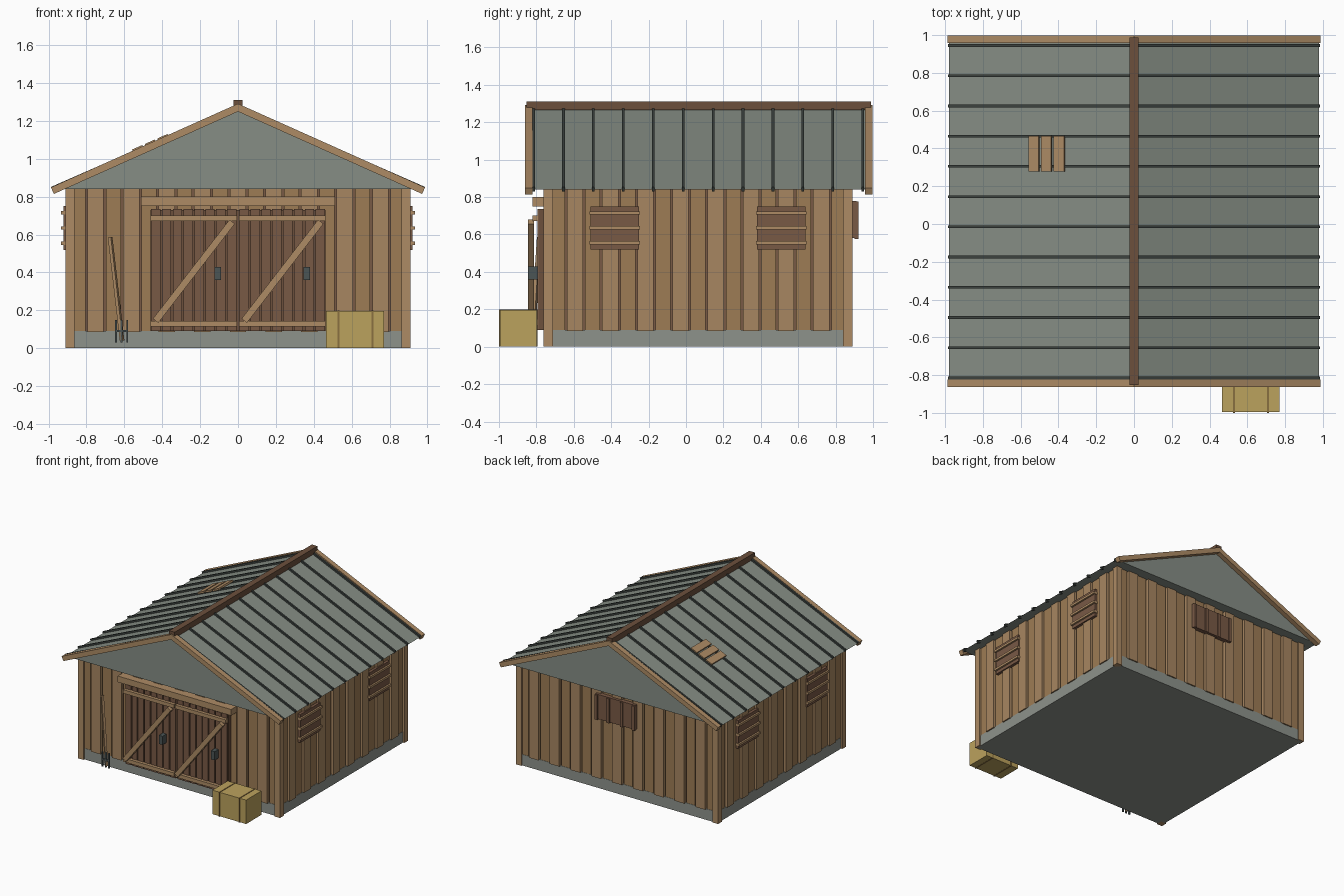
import bpy, bmesh, math
from mathutils import Matrix, Vector

if "Cube" in bpy.data.objects:
    bpy.data.objects.remove(bpy.data.objects["Cube"])


def material(name, rgb):
    m = bpy.data.materials.new(name)
    m.diffuse_color = (*rgb, 1)
    m.use_nodes = True
    m.node_tree.nodes["Principled BSDF"].inputs["Base Color"].default_value = m.diffuse_color
    return m


WOOD = material("wood", (0.34, 0.20, 0.09))
WOOD_PALE = material("pale_wood", (0.39, 0.24, 0.12))
TRIM = material("trim_wood", (0.42, 0.26, 0.13))
DARK = material("dark_wood", (0.19, 0.10, 0.06))
RIDGE = material("ridge_wood", (0.15, 0.08, 0.045))
ROOF = material("roof_metal", (0.24, 0.27, 0.235))
RIB = material("rib_metal", (0.045, 0.055, 0.05))
STONE = material("stone", (0.27, 0.29, 0.26))
IRON = material("iron", (0.07, 0.09, 0.09))
HAY = material("straw", (0.50, 0.36, 0.11))
STRAP = material("twine", (0.25, 0.16, 0.05))


def box(x0, x1, y0, y1, z0, z1):
    """Matrix of a unit cube filling the given range."""
    return (Matrix.Translation(((x0 + x1) / 2, (y0 + y1) / 2, (z0 + z1) / 2))
            @ Matrix.Diagonal((x1 - x0, y1 - y0, z1 - z0, 1)))


def beam(p, q, wide, thick):
    """Matrix of a unit cube stretched from p to q."""
    p, q = Vector(p), Vector(q)
    rot = (q - p).to_track_quat('X', 'Z').to_matrix().to_4x4()
    return (Matrix.Translation((p + q) / 2) @ rot
            @ Matrix.Diagonal(((q - p).length, wide, thick, 1)))


def finish(name, mat, bm):
    bmesh.ops.recalc_face_normals(bm, faces=bm.faces)
    me = bpy.data.meshes.new(name)
    bm.to_mesh(me)
    bm.free()
    me.materials.append(mat)
    bpy.context.collection.objects.link(bpy.data.objects.new(name, me))


def part(name, mat, pieces):
    bm = bmesh.new()
    for m in pieces:
        bmesh.ops.create_cube(bm, size=1, matrix=m)
    finish(name, mat, bm)


# Foundation, wall core and corner posts
part("foundation", STONE, [box(-.9, .9, -.75, .88, 0, .09)])
part("wall_core", DARK, [box(-.885, .885, -.735, .865, .085, .84)])
part("corner_posts", TRIM, [box(min(x, x - s * .05), max(x, x - s * .05), y, y + .05, 0, .84)
                            for s in (-1, 1) for x in (s * .912,) for y in (-.762, .84)])

# Vertical wall boards, alternate ones standing proud
for k, mat in enumerate((WOOD, WOOD_PALE)):
    out = .012 * k
    half = .043 if k else .04
    boards = []
    for i in range(k, 19, 2):
        x = -.846 + i * .094
        boards += [box(x - half, x + half, -.748 - out, -.73, .085, .84),
                   box(x - half, x + half, .86, .878 + out, .085, .84)]
    for i in range(k, 17, 2):
        y = -.687 + i * .094
        for s in (-1, 1):
            c = s * (.89 + out / 2)
            boards.append(box(c - .008 - out / 2, c + .008 + out / 2, y - half, y + half, .085, .84))
    part("raised_wall_boards" if k else "wall_boards", mat, boards)

# Roof: solid gable prism
bm = bmesh.new()
face = bm.faces.new([bm.verts.new((x, -.825, z)) for x, z in ((-.98, .84), (.98, .84), (0, 1.27))])
new = bmesh.ops.extrude_face_region(bm, geom=[face])["geom"]
bmesh.ops.translate(bm, vec=(0, 1.785, 0),
                    verts=[v for v in new if isinstance(v, bmesh.types.BMVert)])
finish("roof", ROOF, bm)

# Roof ribs, gable trim and ridge cap
part("roof_ribs", RIB, [beam((0, y, 1.272), (s * .98, y, .842), .014, .024)
                        for s in (-1, 1) for y in [-.815 + .16 * i for i in range(12)]])
part("gable_trim", TRIM, [beam((-s * .008, y, 1.274), (s * .98, y, .832), .04, .038)
                          for s in (-1, 1) for y in (-.842, .978)])
part("ridge_cap", RIDGE, [box(-.025, .025, -.852, .988, 1.265, 1.312)])

# Loose slats lying on the left roof slope
part("roof_slats", TRIM, [beam((x - .027, .372, 1.287 + (x - .027) * .439),
                               (x + .027, .372, 1.287 + (x + .027) * .439), .19, .014)
                          for x in (-.53, -.463, -.396)])

# Double door: planks, rails, braces, handles, lintel
planks, rails, braces = [], [], []
for x0 in (-.463, .005):
    w = .458 / 8
    planks += [box(x0 + i * w + .004, x0 + (i + 1) * w - .004, -.795, -.75, .09, .735) for i in range(8)]
    rails += [box(x0, x0 + .458, -.82, -.79, z, z + .03) for z in (.115, .672)]
    braces.append(beam((x0 + .028, -.829, .145), (x0 + .432, -.829, .668), .034, .036))
part("door_backing", RIDGE, [box(-.463, .463, -.785, -.75, .09, .73)])
part("door_planks", DARK, planks)
part("door_rails", TRIM, rails)
part("door_braces", TRIM, braces)
part("door_handles", IRON, [box(x - .017, x + .017, -.845, -.79, .36, .43) for x in (-.106, .364)])
part("door_lintel", TRIM, [box(-.512, .512, -.82, -.75, .75, .8)])

# Slatted side windows
panels, slats = [], []
for s in (-1, 1):
    for y in (-.38, .51):
        a, b, c = sorted((s * .88, s * .92))[0], sorted((s * .88, s * .92))[1], s * .915
        panels.append(box(a, b, y - .13, y + .13, .52, .75))
        slats += [box(c - .019, c + .019, y - .135, y + .135, z - .009, z + .009)
                  for z in (.555, .635, .715)]
part("side_windows", DARK, panels)
part("side_window_slats", TRIM, slats)

# Back shutter
part("back_window", DARK, [box(-.18, .18, .87, .912, .58, .78)])
part("back_window_strips", DARK, [box(x - .012, x + .012, .9, .922, .575, .775) for x in (-.168, -.06, .06, .168)])

# Hay bale with twine
part("hay_bale", HAY, [box(.465, .77, -.995, -.797, .002, .197)])
part("bale_twine", STRAP, [box(x - .005, x + .005, -1, -.794, 0, .2) for x in (.53, .71)])

# Pitchfork leaning on the wall
part("fork_handle", TRIM, [beam((-.612, -.82, .04), (-.675, -.785, .585), .018, .018)])
part("fork_tines", IRON, [box(x - .005, x + .005, -.83, -.818, .03, .15) for x in (-.645, -.615, -.585)]
     + [box(-.65, -.58, -.83, -.818, .085, .097)])
